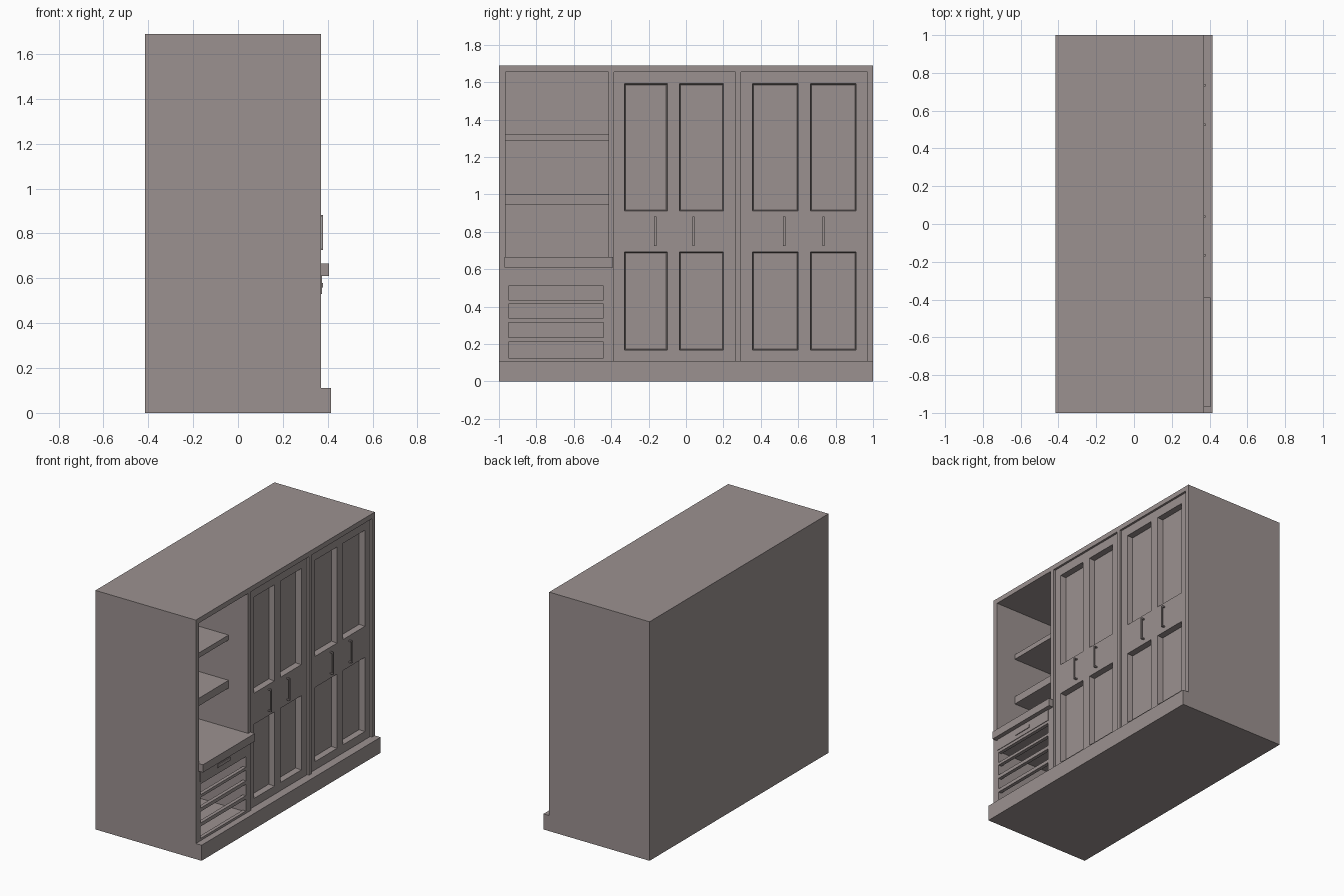
import bpy
import bmesh

cube = bpy.data.objects.get("Cube")
if cube:
    bpy.data.objects.remove(cube, do_unlink=True)

# Painted wood
wood = bpy.data.materials.new("warm_grey_paint")
wood.use_nodes = True
COLOUR = (0.33, 0.285, 0.28, 1)
wood.diffuse_color = COLOUR
wood.node_tree.nodes["Principled BSDF"].inputs["Base Color"].default_value = COLOUR


def box(name, x, y, z, taper=0.0):
    """Box from (min, max) pairs; taper shrinks the back face."""
    bm = bmesh.new()
    bmesh.ops.create_cube(bm, size=1)
    for v in bm.verts:
        t = taper if v.co.x < 0 else 0
        sy, sz = (1 if v.co.y > 0 else -1), (1 if v.co.z > 0 else -1)
        v.co = (x[v.co.x > 0], y[v.co.y > 0] - sy * t, z[v.co.z > 0] - sz * t)
    mesh = bpy.data.meshes.new(name)
    bm.to_mesh(mesh)
    bm.free()
    mesh.materials.append(wood)
    ob = bpy.data.objects.new(name, mesh)
    bpy.context.collection.objects.link(ob)
    return ob


def cut(target, cutters):
    """Subtract each cutter and remove it."""
    bpy.context.view_layer.objects.active = target
    for c in cutters:
        mod = target.modifiers.new("cut", 'BOOLEAN')
        mod.operation = 'DIFFERENCE'
        mod.solver = 'EXACT'
        mod.object = c
        c.hide_render = True
        bpy.ops.object.modifier_apply(modifier=mod.name)
        bpy.data.objects.remove(c, do_unlink=True)


BACK, FRONT, INNER = -0.415, 0.37, -0.37
BASE, HEAD = 0.11, 1.655
BAY = (-0.965, -0.415)
DOORS = [("near_doors", (-0.385, 0.265), [(-0.33, -0.10), (-0.035, 0.20)], (-0.165, 0.04)),
         ("far_doors", (0.295, 0.97), [(0.355, 0.60), (0.665, 0.91)], (0.525, 0.735))]

# Carcass with open niche, drawer bay and two door bays
carcass = box("carcass", (BACK, FRONT), (-1, 1), (0, 1.69))
hollows = [box("niche_cutter", (INNER, 0.5), BAY, (0.64, HEAD)),
           box("drawer_cutter", (INNER, 0.5), (-0.95, -0.44), (0.12, 0.52))]
hollows += [box("door_cutter", (0.25, 0.5), y, (BASE, HEAD)) for _, y, _, _ in DOORS]
cut(carcass, hollows)

# Plinth and counter
box("plinth", (FRONT, 0.415), (-1, 1), (0, BASE))
box("counter", (INNER, FRONT), BAY, (0.63, 0.665))
box("counter_lip", (FRONT - 0.01, 0.405), (-0.97, -0.39), (0.61, 0.665))

# Niche shelves
for name, z in (("upper_shelf", (1.285, 1.32)), ("lower_shelf", (0.945, 1.0))):
    box(name, (INNER, 0.217), BAY, z)


def handle(name, y, z, base):
    """Slim bar on two end posts, along its longer direction."""
    box(name + "_bar", (0.373, 0.379), y, z)
    tall = z[1] - z[0] > y[1] - y[0]
    for i in (0, 1):
        span = z if tall else y
        end = (span[0], span[0] + 0.008) if i == 0 else (span[1] - 0.008, span[1])
        box(f"{name}_post_{i}", (base, 0.375), y if tall else end, end if tall else z)


# Doors with sunken panels and upright handles
for name, y, panels, grips in DOORS:
    door = box(name, (0.25, 0.355), y, (BASE, HEAD))
    cut(door, [box("panel_cutter", (0.315, 0.355 + 0.001), p, z, 0.006)
               for p in panels for z in ((0.168, 0.693), (0.912, 1.592))])
    for i, g in enumerate(grips):
        handle(f"{name}_handle_{i}", (g - 0.006, g + 0.006), (0.725, 0.882), 0.35)

# Slatted rails across the drawer bay
for i, z in enumerate(((0.12, 0.126), (0.21, 0.235), (0.315, 0.34), (0.415, 0.435), (0.51, 0.53))):
    box(f"drawer_rail_{i}", (0.345, FRONT), (-0.95, -0.44), z)

# Top drawer front and its handle
box("top_drawer_front", (FRONT - 0.005, 0.374), (-0.955, -0.435), (0.53, 0.61))
handle("top_drawer_handle", (-0.765, -0.625), (0.558, 0.58), FRONT)
